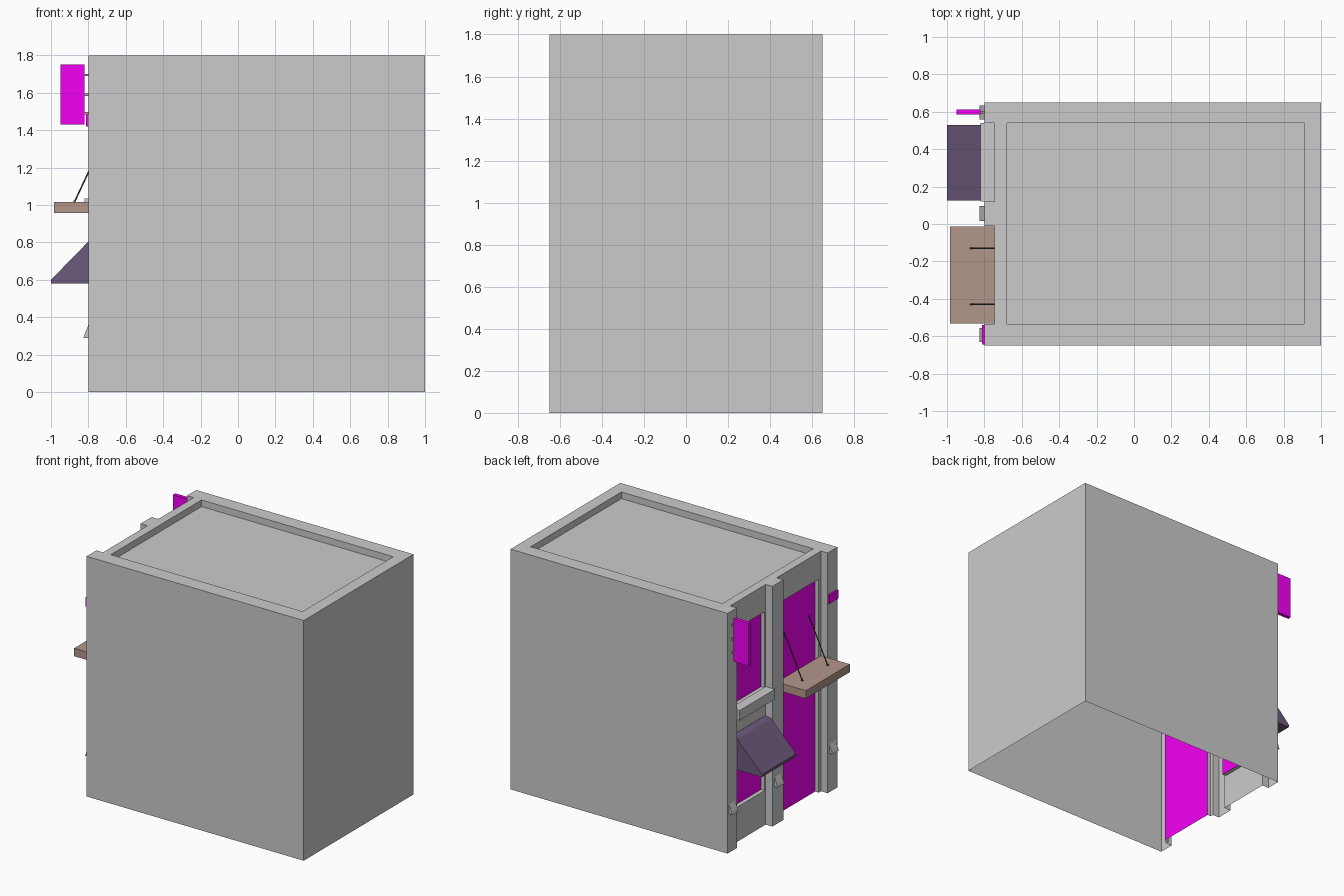
import bpy, bmesh
from mathutils import Vector

if "Cube" in bpy.data.objects:
    bpy.data.objects.remove(bpy.data.objects["Cube"])


def material(name, rgb):
    m = bpy.data.materials.new(name)
    m.diffuse_color = (*rgb, 1)
    m.use_nodes = True
    m.node_tree.nodes["Principled BSDF"].inputs["Base Color"].default_value = m.diffuse_color
    return m


PINK = material("magenta", (0.9, 0.0, 0.9))
BROWN = material("brown", (0.45, 0.31, 0.26))
PURPLE = material("dark_purple", (0.15, 0.10, 0.20))
DARK = material("dark_metal", (0.06, 0.06, 0.06))


def finish(bm, name, mat=None):
    me = bpy.data.meshes.new(name)
    bm.to_mesh(me)
    bm.free()
    ob = bpy.data.objects.new(name, me)
    bpy.context.collection.objects.link(ob)
    if mat:
        me.materials.append(mat)
    return ob


def quad(bm, pts, facing):
    f = bm.faces.new([bm.verts.new(p) for p in pts])
    f.normal_update()
    if f.normal.dot(Vector(facing)) < 0:
        f.normal_flip()


def flat_z(bm, x0, x1, y0, y1, z, s=1):
    quad(bm, [(x0, y0, z), (x1, y0, z), (x1, y1, z), (x0, y1, z)], (0, 0, s))


def flat_y(bm, x0, x1, y, z0, z1, s):
    quad(bm, [(x0, y, z0), (x1, y, z0), (x1, y, z1), (x0, y, z1)], (0, s, 0))


def flat_x(bm, x, y0, y1, z0, z1, s=-1):
    quad(bm, [(x, y0, z0), (x, y1, z0), (x, y1, z1), (x, y0, z1)], (s, 0, 0))


def prism(name, profile, y0, y1, mat=None):
    """Extrude an x-z profile along y."""
    bm = bmesh.new()
    f = bm.faces.new([bm.verts.new((x, y0, z)) for x, z in profile])
    ext = bmesh.ops.extrude_face_region(bm, geom=[f])
    moved = [v for v in ext["geom"] if isinstance(v, bmesh.types.BMVert)]
    bmesh.ops.translate(bm, verts=moved, vec=(0, y1 - y0, 0))
    bmesh.ops.recalc_face_normals(bm, faces=bm.faces)
    return finish(bm, name, mat)


def box(name, x0, x1, y0, y1, z0, z1, mat=None):
    return prism(name, [(x0, z0), (x1, z0), (x1, z1), (x0, z1)], y0, y1, mat)


XP, XW, XG, X1 = -0.8, -0.745, -0.715, 1.0   # pilaster, wall, panel and far planes
Y, H = 0.65, 1.8
PILASTERS = [(-Y, -0.535), (-0.01, 0.12), (0.54, Y)]

# building shell, open underneath
bm = bmesh.new()
flat_x(bm, X1, -Y, Y, 0, H, 1)
for s in (-1, 1):
    flat_y(bm, XP, X1, s * Y, 0, H, s)
for y0, y1 in PILASTERS:
    flat_x(bm, XP, y0, y1, 0, H)
    if y0 > -Y:
        flat_y(bm, XP, XW, y0, 0, H, -1)
    if y1 < Y:
        flat_y(bm, XP, XW, y1, 0, H, 1)

# roof rim and sunken roof
rx0, rx1, ry0, ry1, rz = -0.68, 0.91, -0.535, 0.54, H - 0.05
flat_z(bm, XP, X1, -Y, ry0, H)
flat_z(bm, XP, X1, ry1, Y, H)
flat_z(bm, XW, rx0, ry0, ry1, H)
flat_z(bm, rx1, X1, ry0, ry1, H)
flat_z(bm, XP, XW, -0.01, 0.12, H)
flat_z(bm, rx0, rx1, ry0, ry1, rz)
flat_x(bm, rx0, ry0, ry1, rz, H, 1)
flat_x(bm, rx1, ry0, ry1, rz, H, -1)
flat_y(bm, rx0, rx1, ry0, rz, H, 1)
flat_y(bm, rx0, rx1, ry1, rz, H, -1)


def bay(y0, y1, a, b, openings):
    """Recessed wall between pilasters with reveals round each opening."""
    flat_x(bm, XW, y0, a, 0, H)
    flat_x(bm, XW, b, y1, 0, H)
    z = 0
    for z0, z1 in openings:
        if z0 > z:
            flat_x(bm, XW, a, b, z, z0)
            flat_z(bm, XW, XG, a, b, z0, 1)
        flat_z(bm, XW, XG, a, b, z1, -1)
        flat_y(bm, XW, XG, a, z0, z1, 1)
        flat_y(bm, XW, XG, b, z0, z1, -1)
        z = z1
    flat_x(bm, XW, a, b, z, H)


WINDOWS = [(0.26, 0.80), (1.03, 1.60)]
DOOR = [(0, 1.60)]
bay(0.12, 0.54, 0.132, 0.528, WINDOWS)
bay(-0.535, -0.01, -0.507, -0.035, DOOR)
bmesh.ops.remove_doubles(bm, verts=bm.verts, dist=0.0005)
finish(bm, "building_shell")

# window and door panels
for name, a, b, spans in (("window_panel", 0.132, 0.528, WINDOWS),
                          ("door_panel", -0.507, -0.035, DOOR)):
    for z0, z1 in spans:
        bm = bmesh.new()
        flat_x(bm, XG, a, b, z0, z1)
        finish(bm, name, PINK)

# window sill, awning and counter shelf
box("window_sill", -0.822, XW, 0.121, 0.539, 0.96, 1.035)
prism("awning", [(XW, 0.58), (-1.0, 0.58), (-1.0, 0.60), (-0.795, 0.81), (XW, 0.82)],
      0.125, 0.53, PURPLE)
box("counter_shelf", -0.985, XW, -0.533, -0.013, 0.957, 1.017, BROWN)

# shelf stays with small fixings
for y in (-0.13, -0.43):
    a, b = Vector((-0.875, y, 1.015)), Vector((XG, y, 1.355))
    bm = bmesh.new()
    bmesh.ops.create_cone(bm, cap_ends=True, segments=8, radius1=0.004,
                          radius2=0.004, depth=(b - a).length)
    ob = finish(bm, "shelf_stay", DARK)
    ob.location = (a + b) / 2
    ob.rotation_euler = (b - a).to_track_quat("Z", "Y").to_euler()
    box("stay_fixing", -0.88, -0.868, y - 0.005, y + 0.005, 1.015, 1.023, DARK)

# hanging sign, its brackets and the wall plaque
box("hanging_sign", -0.948, -0.822, 0.585, 0.612, 1.43, 1.75, PINK)
for z in (1.49, 1.59, 1.695):
    box("sign_bracket", -0.825, XP, 0.592, 0.605, z - 0.006, z + 0.006, BROWN)
box("wall_plaque", -0.812, XP, -0.645, -0.54, 1.42, 1.485, PINK)

# wedge corbels on the pilasters
for y0, y1 in ((-0.63, -0.555), (0.015, 0.095), (0.56, 0.633)):
    prism("corbel", [(XP, 0.29), (-0.826, 0.29), (-0.82, 0.31), (XP, 0.36)], y0, y1)
